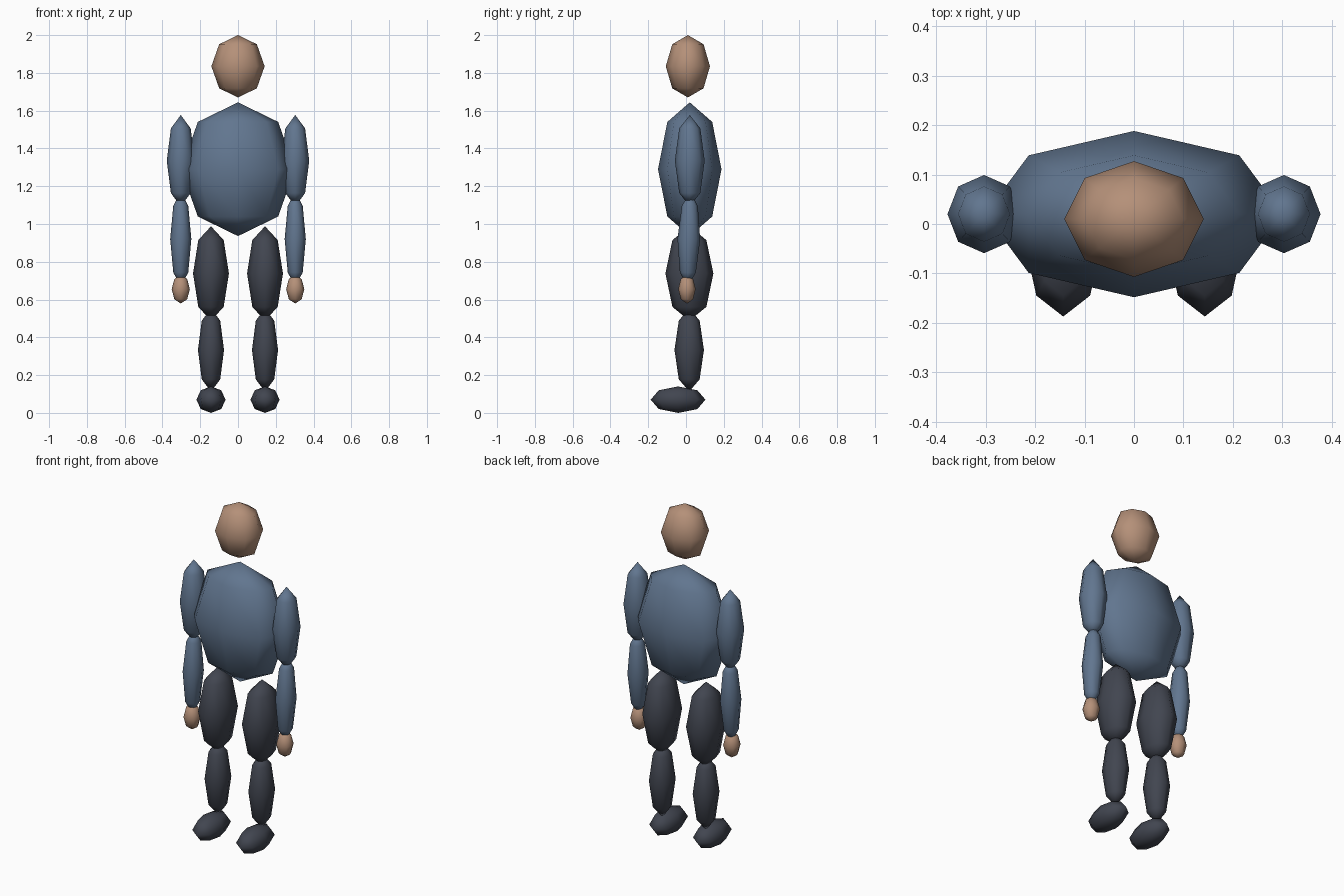
import bpy

cube = bpy.data.objects.get("Cube")
if cube:
    bpy.data.objects.remove(cube, do_unlink=True)


def material(name, colour):
    mat = bpy.data.materials.new(name)
    mat.use_nodes = True
    mat.diffuse_color = (*colour, 1)
    mat.node_tree.nodes["Principled BSDF"].inputs["Base Color"].default_value = (*colour, 1)
    return mat


skin = material("skin", (0.46, 0.28, 0.19))
shirt = material("blue_shirt", (0.12, 0.18, 0.275))
trousers = material("dark_trousers", (0.053, 0.06, 0.08))


def ellipsoid(name, centre, radii, mat, lean=0):
    """Low-sided smooth ellipsoid, eight segments round and four bands high."""
    bpy.ops.mesh.primitive_uv_sphere_add(segments=8, ring_count=4, radius=1,
                                         location=centre, rotation=(lean, 0, 0))
    obj = bpy.context.object
    obj.name = obj.data.name = name
    obj.scale = radii
    bpy.ops.object.transform_apply(location=False, rotation=False, scale=True)
    bpy.ops.object.shade_smooth()
    obj.data.materials.append(mat)


# Head and body
ellipsoid("head", (0, 0.01, 1.835), (0.141, 0.117, 0.165), skin)
ellipsoid("torso", (0, 0.02, 1.29), (0.301, 0.168, 0.354), shirt)

# Limbs: the same chain of parts on each side
for side, sign in (("left", 1), ("right", -1)):
    arm, leg = sign * 0.303, sign * 0.143
    ellipsoid(side + "_upper_arm", (arm, 0.02, 1.335), (0.074, 0.079, 0.242), shirt)
    ellipsoid(side + "_forearm", (arm, 0.015, 0.92), (0.056, 0.06, 0.25), shirt, lean=-0.03)
    ellipsoid(side + "_hand", (arm, 0.005, 0.655), (0.048, 0.046, 0.076), skin)
    ellipsoid(side + "_thigh", (leg, 0.018, 0.738), (0.095, 0.127, 0.25), trousers)
    ellipsoid(side + "_shin", (leg, 0.017, 0.333), (0.069, 0.078, 0.22), trousers)
    ellipsoid(side + "_foot", (leg, -0.042, 0.07), (0.077, 0.145, 0.07), trousers)
